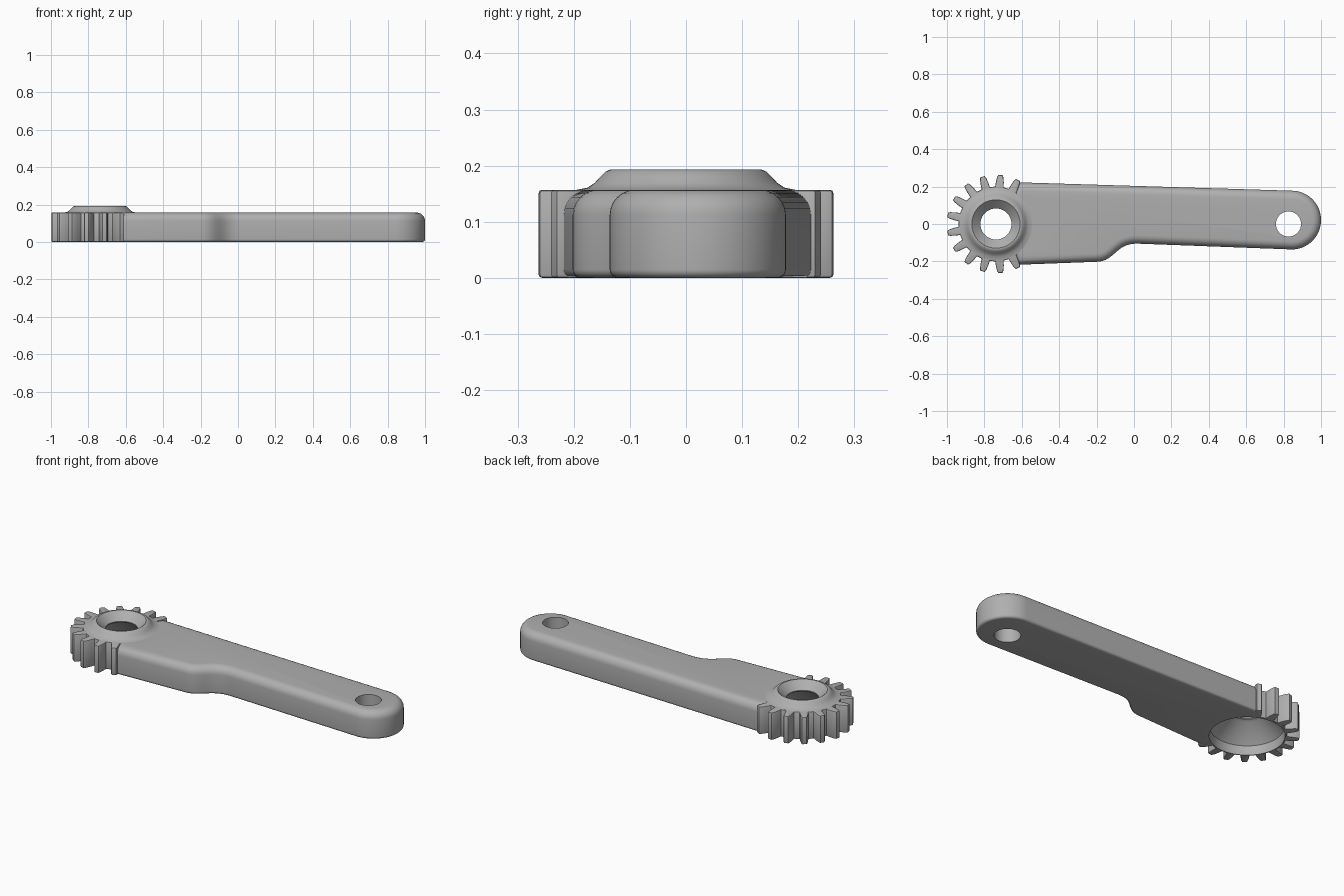
import bpy, bmesh
from math import sin, cos, pi, radians
from mathutils import Vector
from mathutils.geometry import interpolate_bezier

cube = bpy.data.objects.get("Cube")
if cube:
    bpy.data.objects.remove(cube, do_unlink=True)

THICK = 0.157
GEAR_X = -0.738
PIN_X = 0.826
TEETH = 17

grey = bpy.data.materials.new("plain grey")
grey.use_nodes = True
grey.diffuse_color = (0.43, 0.43, 0.43, 1)
grey.node_tree.nodes["Principled BSDF"].inputs["Base Color"].default_value = grey.diffuse_color


def make_object(name, bm):
    bmesh.ops.recalc_face_normals(bm, faces=bm.faces)
    mesh = bpy.data.meshes.new(name)
    bm.to_mesh(mesh)
    bm.free()
    mesh.materials.append(grey)
    obj = bpy.data.objects.new(name, mesh)
    bpy.context.collection.objects.link(obj)
    return obj


def inset(outline, d):
    """Move a counter-clockwise outline inwards by d, with mitred corners."""
    result = []
    for i, p in enumerate(outline):
        a = (p - outline[i - 1]).normalized()
        b = (outline[(i + 1) % len(outline)] - p).normalized()
        na, nb = Vector((-a.y, a.x)), Vector((-b.y, b.x))
        result.append(p + (na + nb) * d / (1 + na.dot(nb)))
    return result


def rounded_plate(name, outline, low, high, steps):
    """Extruded outline with rounded bottom (low) and top (high) rims."""
    layers = []
    for i in range(steps + 1):
        t = pi / 2 * i / steps
        layers.append((low * (1 - sin(t)), low * (1 - cos(t))))
    for i in range(steps + 1):
        t = pi / 2 * i / steps
        layers.append((high * (1 - cos(t)), THICK - high * (1 - sin(t))))
    bm = bmesh.new()
    rings = [[bm.verts.new((p.x, p.y, z)) for p in inset(outline, d)] for d, z in layers]
    n = len(outline)
    for r, s in zip(rings, rings[1:]):
        for i in range(n):
            j = (i + 1) % n
            bm.faces.new((r[i], r[j], s[j], s[i]))
    bm.faces.new(rings[0][::-1])
    bm.faces.new(rings[-1])
    return make_object(name, bm)


def bore(obj, x, radius):
    """Drill a round vertical hole through an object."""
    bpy.ops.mesh.primitive_cylinder_add(vertices=64, radius=radius, depth=1, location=(x, 0, 0))
    cutter = bpy.context.object
    cutter.hide_render = True
    mod = obj.modifiers.new("bore", "BOOLEAN")
    mod.operation = "DIFFERENCE"
    mod.solver = "EXACT"
    mod.object = cutter
    bpy.context.view_layer.objects.active = obj
    bpy.ops.object.modifier_apply(modifier=mod.name)
    bpy.data.objects.remove(cutter, do_unlink=True)


def smooth(obj, angle):
    bpy.ops.object.select_all(action="DESELECT")
    obj.select_set(True)
    bpy.context.view_layer.objects.active = obj
    bpy.ops.object.shade_smooth_by_angle(angle=radians(angle))


# Lever arm: tapered, with a stepped lower edge and a round end
outline = [Vector(p) for p in ((-0.7, 0.1), (-0.7, -0.1), (-0.625, -0.218))]
outline += [p.to_2d() for p in interpolate_bezier(
    Vector((-0.2, -0.202, 0)), Vector((-0.1, -0.2, 0)),
    Vector((-0.1, -0.102, 0)), Vector((0.02, -0.105, 0)), 16)]
for i in range(33):
    t = pi * (i / 32 - 0.5)
    outline.append(Vector((0.843 + 0.157 * cos(t), 0.021 + 0.157 * sin(t))))
outline.append(Vector((-0.625, 0.223)))
arm = rounded_plate("lever_arm", outline, 0.015, 0.045, 6)
bore(arm, GEAR_X, 0.192)
bore(arm, PIN_X, 0.067)
smooth(arm, 35)

# Gear sector: twelve teeth on the side away from the arm
tooth = ((-6.5, 0.2), (-5.4, 0.225), (-3.9, 0.252), (-2.6, 0.263),
         (2.6, 0.263), (3.9, 0.252), (5.4, 0.225), (6.5, 0.2))
polar = []
for k in range(3, 15):
    mid = (k - 0.0) * 360 / TEETH
    polar += [(mid + a, r) for a, r in tooth]
polar += [(a, 0.2) for a in range(-50, 51, 5)]
gear_outline = [Vector((GEAR_X + r * cos(radians(a)), r * sin(radians(a)))) for a, r in polar]
gear = rounded_plate("gear_teeth", gear_outline, 0.006, 0.006, 2)
bore(gear, GEAR_X, 0.192)
smooth(gear, 35)

# Hub: raised collar with a funnel on top and a conical recess below
profile = ((0.19, 0), (0.185, 0.05), (0.1, 0.138), (0.083, 0.145), (0.083, 0.15),
           (0.129, 0.193), (0.135, 0.193), (0.144, 0.189), (0.153, 0.18),
           (0.163, 0.169), (0.175, 0.161), (0.194, THICK), (0.194, 0))
bm = bmesh.new()
SEG = 64
rings = [[bm.verts.new((GEAR_X + r * cos(2 * pi * i / SEG), r * sin(2 * pi * i / SEG), z))
          for i in range(SEG)] for r, z in profile]
for k, ring in enumerate(rings):
    prev = rings[k - 1]
    for i in range(SEG):
        j = (i + 1) % SEG
        bm.faces.new((prev[i], prev[j], ring[j], ring[i]))
smooth(make_object("hub_collar", bm), 30)
